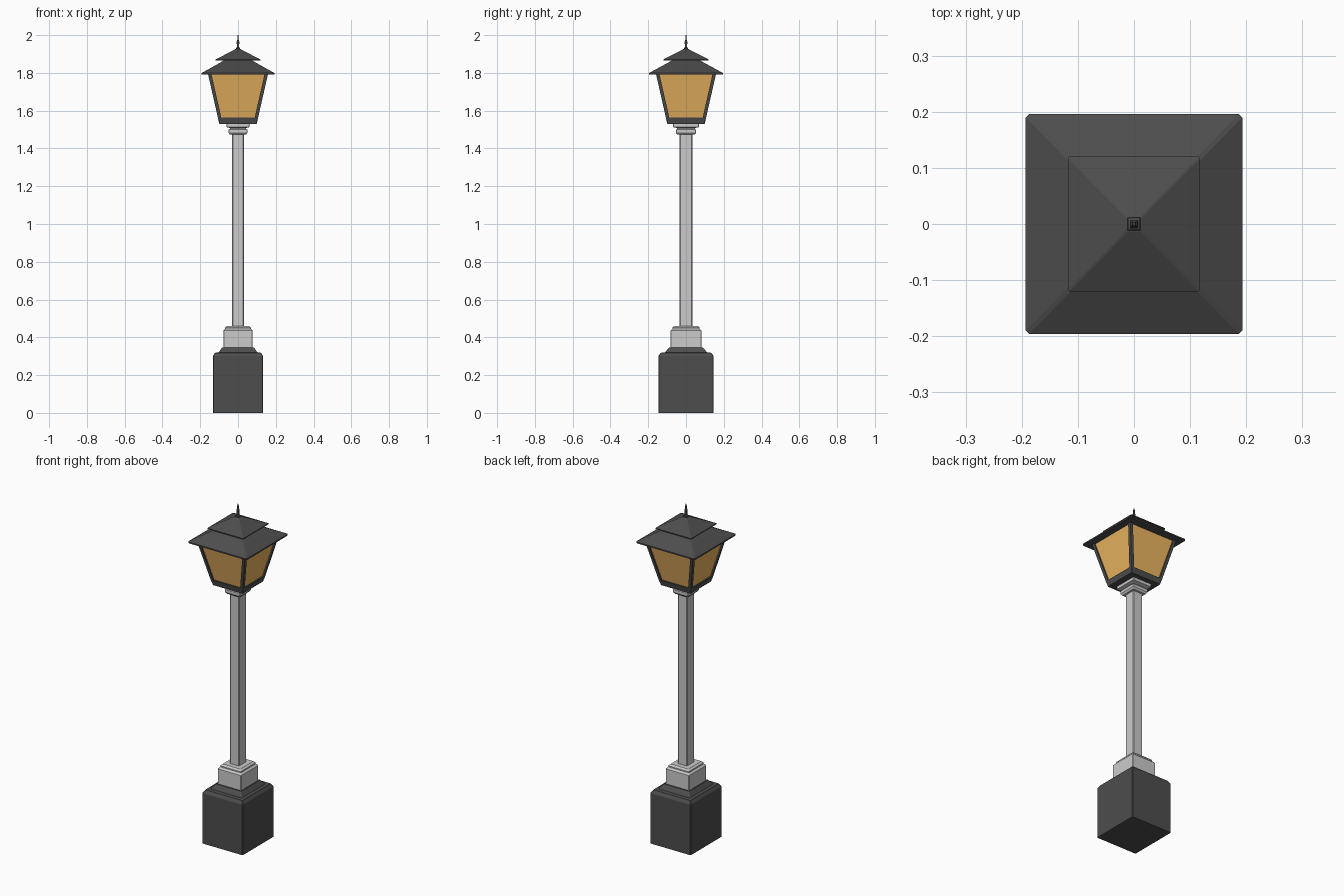
import bpy, bmesh

if "Cube" in bpy.data.objects:
    bpy.data.objects.remove(bpy.data.objects["Cube"])


def material(name, rgb):
    m = bpy.data.materials.new(name)
    m.diffuse_color = (*rgb, 1)
    m.use_nodes = True
    m.node_tree.nodes["Principled BSDF"].inputs["Base Color"].default_value = m.diffuse_color
    return m


DARK = material("dark_metal", (0.075, 0.075, 0.075))
AMBER = material("amber_glass", (0.85, 0.47, 0.12))


def loft(name, rings, mat=None, caps=True):
    """Skin a stack of equal-count point rings."""
    bm = bmesh.new()
    loops = [[bm.verts.new(p) for p in r] for r in rings]
    n = len(loops[0])
    for a, b in zip(loops, loops[1:]):
        for i in range(n):
            j = (i + 1) % n
            bm.faces.new((a[i], a[j], b[j], b[i]))
    if caps:
        bm.faces.new(loops[0][::-1])
        bm.faces.new(loops[-1])
    bmesh.ops.recalc_face_normals(bm, faces=bm.faces)
    me = bpy.data.meshes.new(name)
    bm.to_mesh(me)
    bm.free()
    ob = bpy.data.objects.new(name, me)
    bpy.context.collection.objects.link(ob)
    if mat:
        me.materials.append(mat)
    return ob


def ring(hx, hy, z, c):
    """Rectangle with clipped corners."""
    return [(hx, -hy + c, z), (hx, hy - c, z), (hx - c, hy, z), (-hx + c, hy, z),
            (-hx, hy - c, z), (-hx, -hy + c, z), (-hx + c, -hy, z), (hx - c, -hy, z)]


def square(cx, cy, h, z):
    return [(cx - h, cy - h, z), (cx + h, cy - h, z), (cx + h, cy + h, z), (cx - h, cy + h, z)]


def block(name, profile, mat=None, c=0.003):
    return loft(name, [ring(hx, hy, z, c) for hx, hy, z in profile], mat)


# Pedestal and post
block("base", [(.133, .146, 0), (.133, .146, .30), (.122, .134, .318),
               (.103, .112, .32), (.084, .09, .346)], DARK)
block("plinth", [(.078, .082, .34), (.078, .082, .435), (.068, .072, .445),
                 (.068, .072, .452), (.058, .062, .461)])
block("post", [(.031, .034, .45), (.031, .034, 1.49)], c=0.004)
block("collar", [(.042, .046, 1.473), (.05, .054, 1.483), (.05, .054, 1.50),
                 (.043, .047, 1.502), (.043, .047, 1.508),
                 (.062, .069, 1.513), (.062, .069, 1.532)])


# Lantern cage: outer half width grows with height
def half(z):
    return .099 + (z - 1.53) / .265 * .06


block("lantern_floor", [(half(1.53), half(1.53), 1.53), (half(1.563), half(1.563), 1.563)], DARK)
W = .009
for i, (sx, sy) in enumerate([(1, 1), (-1, 1), (-1, -1), (1, -1)]):
    loft(f"corner_bar_{i + 1}",
         [square(sx * (half(z) - W), sy * (half(z) - W), W, z) for z in (1.55, 1.797)], DARK)
loft("glass_panes", [square(0, 0, half(z) - .008, z) for z in (1.555, 1.797)], AMBER, caps=False)

# Two-tier roof and finial
block("lower_roof", [(.193, .196, 1.791), (.193, .196, 1.799),
                     (.07, .07, 1.868), (.07, .07, 1.875)], DARK, c=0.006)
block("upper_roof", [(.118, .12, 1.866), (.118, .12, 1.871), (.013, .013, 1.926)], DARK)
block("finial", [(.013, .013, 1.92), (.011, .011, 1.932), (.006, .006, 1.936),
                 (.007, .007, 1.965), (.004, .004, 1.972), (.003, .003, 2.0)], DARK, c=0.001)
